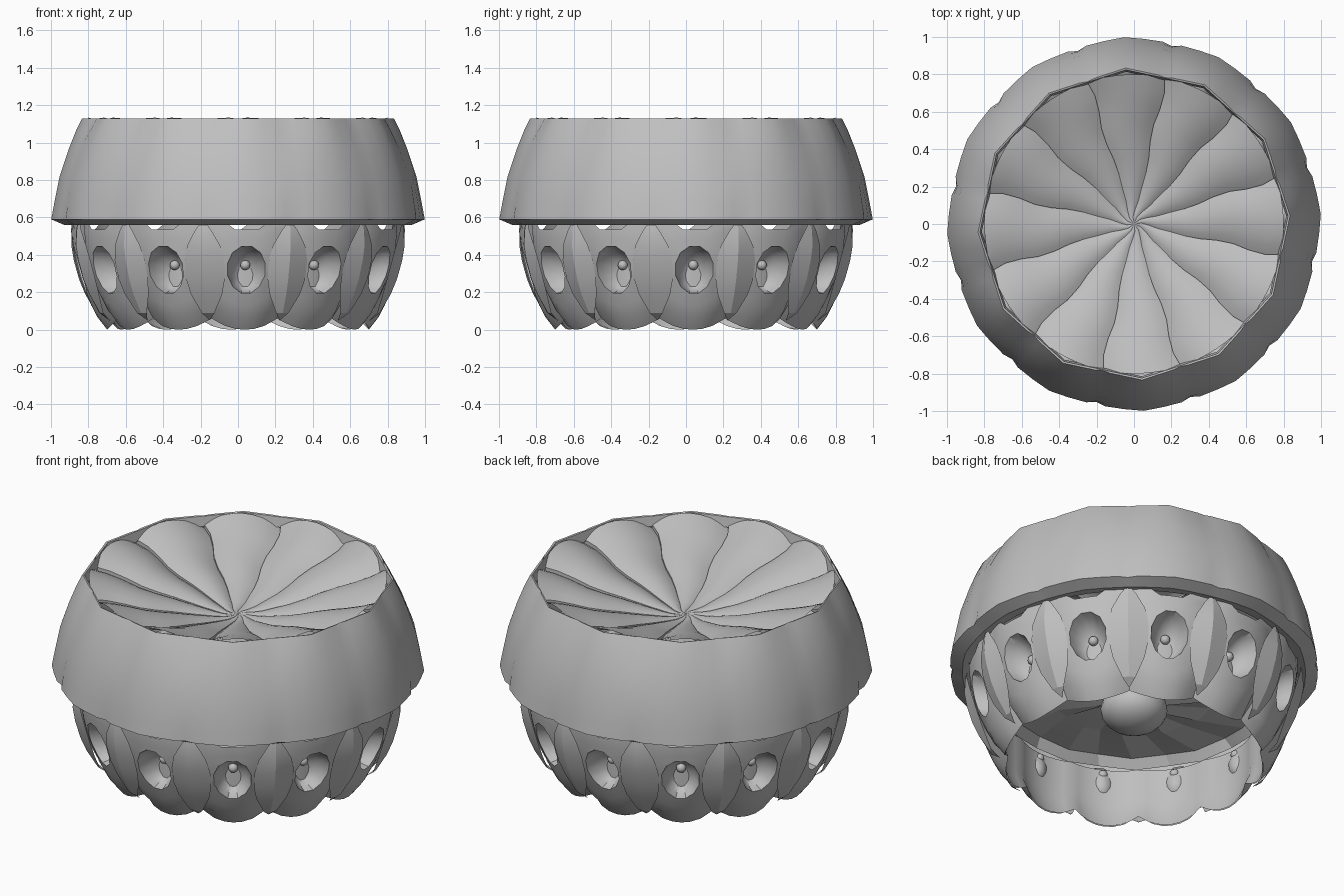
import bpy, bmesh, math
from math import sin, cos, pi, radians

if "Cube" in bpy.data.objects:
    bpy.data.objects.remove(bpy.data.objects["Cube"])

grey = bpy.data.materials.new("plain grey")
grey.diffuse_color = (0.52, 0.52, 0.52, 1)
grey.use_nodes = True
grey.node_tree.nodes["Principled BSDF"].inputs["Base Color"].default_value = grey.diffuse_color
N = 12                      # everything repeats every 30 degrees
SEAM, HOLE = 18, 3          # angles of the first seam and first socket


def pol(r, deg, z):
    a = radians(deg)
    return (r * cos(a), r * sin(a), z)


def interp(pts, x):
    for (x0, y0), (x1, y1) in zip(pts, pts[1:]):
        if x <= x1:
            return y0 + (y1 - y0) * (x - x0) / (x1 - x0)
    return pts[-1][1]


def finish(name, bm, angle=30):
    bmesh.ops.remove_doubles(bm, verts=bm.verts, dist=0.0005)
    bmesh.ops.recalc_face_normals(bm, faces=bm.faces)
    me = bpy.data.meshes.new(name)
    bm.to_mesh(me)
    bm.free()
    me.materials.append(grey)
    ob = bpy.data.objects.new(name, me)
    bpy.context.collection.objects.link(ob)
    bpy.ops.object.select_all(action='DESELECT')
    ob.select_set(True)
    bpy.context.view_layer.objects.active = ob
    bpy.ops.object.shade_smooth_by_angle(angle=radians(angle))
    return ob


def loft(bm, rows, closed=True):
    vs = [[bm.verts.new(p) for p in row] for row in rows]
    n = len(vs[0])
    for a, b in zip(vs, vs[1:]):
        for i in range(n if closed else n - 1):
            j = (i + 1) % n
            bm.faces.new((a[i], a[j], b[j], b[i]))
    return vs


# upper band: panels pinched at the seams; the top rim is a twelve-sided polygon
# columns: radius, height, pinch at the seam, how polygonal the ring is
band = [(0.86, 0.575, 0, 0), (0.93, 0.56, 0.0, 0.3), (1.0, 0.59, 0.014, 0.4),
        (0.985, 0.67, 0.008, 0.3), (0.955, 0.82, 0.003, 0.3), (0.905, 0.97, 0.004, 0.5),
        (0.865, 1.07, 0.01, 0.8), (0.835, 1.13, 0.008, 1), (0.825, 1.127, 0, 1),
        (0.815, 1.07, 0, 1)]
steps = [0, 0.1, 0.3, 0.5, 0.7, 0.9]
bm = bmesh.new()
rows = []
for r, z, pinch, poly in band:
    row = []
    for k in range(N):
        for t in steps:
            d = min(t, 1 - t) * 30
            chord = cos(radians(15)) / cos(radians(d))
            f = 1 - poly * (1 - chord) - (pinch if t == 0 else 0)
            row.append(pol(r * f, SEAM + 30 * (k + t), z))
    rows.append(row)
loft(bm, rows)
finish("upper_band", bm, 28)

# dished top of twelve overlapping, slightly swirled petals
bm = bmesh.new()
prof = [(0, 0.91), (0.1, 0.91), (0.3, 0.955), (0.55, 1.03), (0.82, 1.12)]
radii = [0.005, 0.04, 0.08, 0.13, 0.2, 0.28, 0.36, 0.45, 0.54, 0.63, 0.72, 0.8]
for k in range(N):
    rows = []
    for r in radii:
        swirl = 1.2 * sin(r * 16) + 30 * max(0, 1 - r / 0.1)
        row = []
        for i in range(9):
            t = i / 8
            z = interp(prof, r) + r * (0.08 * sin(pi * t) ** 0.8 + 0.03 * t - 0.07)
            row.append(pol(r, SEAM + 30 * (k + t) + swirl, z))
        row.append(pol(r, SEAM + 30 * (k + 1) + swirl, interp(prof, r) - r * 0.07))
        rows.append(row)
    loft(bm, rows, closed=False)
finish("swirled_petals", bm, 40)

# faceted underside with a hanging knob
bm = bmesh.new()
rows = []
for r, z in [(0.74, 0.37), (0.70, 0.42), (0.45, 0.42), (0.15, 0.38)]:
    rows.append([pol(r * (1 if i % 2 else 0.97), SEAM + 15 * i + 30 * (0.8 - r),
                     z + (0.025 if i % 2 else 0)) for i in range(2 * N)])
loft(bm, rows)
finish("underside", bm, 10)
bm = bmesh.new()
bmesh.ops.create_uvsphere(bm, u_segments=20, v_segments=12, radius=0.18)
bmesh.ops.scale(bm, verts=bm.verts, vec=(1, 1, 0.7))
bmesh.ops.translate(bm, verts=bm.verts, vec=(0, 0, 0.33))
finish("underside_knob", bm)

# lower body: each panel runs from a cupped socket out to its own border
body = [(0, 0.70), (0.07, 0.755), (0.15, 0.795), (0.3, 0.85), (0.42, 0.88),
        (0.52, 0.893), (0.6, 0.893)]
ZC = 0.32


def on_body(deg, u, z, depth=0):
    e = abs(u) / 15
    low = max(0, 1 - z / 0.3)
    r = interp(body, z) * (1 - (0.025 + 0.01 * low) * e ** 3) - depth
    return pol(r, deg + u, z + 0.06 * e * e * low)


bm = bmesh.new()
M = 24
for k in range(N):
    deg = HOLE + 30 * k
    rows = []
    for f in (1, 0.66, 0.33, 0):                    # border to socket rim
        row = []
        for i in range(M):
            c, s = cos(2 * pi * i / M), sin(2 * pi * i / M)
            m = max(abs(c), abs(s))
            w = 1 if i % 2 else 0.96
            u = f * 15 * c / m + (1 - f) * 7.0 * c * w
            top = 0.215 if abs(c / m) < 0.5 else 0.27    # notched upper edge
            z = ZC + f * (top if s > 0 else 0.32) * s / m + (1 - f) * 0.13 * s * w
            row.append(on_body(deg, u, z))
        rows.append(row)
    for f, d in ((0.92, 0.045), (0.75, 0.085), (0.5, 0.115), (0.25, 0.128), (0.02, 0.132)):
        w = (1 - 0.04 * f, 1)                       # rounded cup
        rows.append([on_body(deg, 7.0 * f * cos(2 * pi * i / M) * w[i % 2],
                             ZC + 0.13 * f * sin(2 * pi * i / M) * w[i % 2], d)
                     for i in range(M)])
    vs = loft(bm, rows)
    bm.faces.new(vs[-1])
finish("lower_body", bm, 32)

# smooth lobed lining between the sockets and the open bottom
bm = bmesh.new()
rows = []
for z, r in [(0.005, 0.697), (0.08, 0.725), (0.16, 0.735), (0.25, 0.735), (0.37, 0.735)]:
    rows.append([pol(r * (1 - 0.03 * (abs(i % 8 - 4) / 4) ** 2),
                     SEAM + 30 * i / 8,
                     z + 0.055 * (abs(i % 8 - 4) / 4) ** 2 * max(0, 1 - z / 0.3))
                 for i in range(8 * N)])
loft(bm, rows)
finish("inner_lining", bm, 40)

# small stud at the bottom of every socket
bm = bmesh.new()
for k in range(N):
    new = bmesh.ops.create_icosphere(bm, subdivisions=2, radius=0.027)["verts"]
    bmesh.ops.translate(bm, verts=new, vec=pol(0.745, HOLE + 30 * k, 0.345))
finish("socket_studs", bm)

# ridged pointed plates over the seams between the sockets
bm = bmesh.new()
shape = [(0.05, 0.0), (0.09, 0.035), (0.19, 0.085), (0.27, 0.105), (0.37, 0.108),
         (0.45, 0.09), (0.53, 0.045), (0.59, 0.0)]
for k in range(N):
    deg = SEAM + 30 * k
    rows = []
    for z, w in shape:
        r = interp(body, z) - (0.02 if z < 0.07 else 0)
        u = math.degrees(w / r)
        ridge = 0.03 * min(1, w / 0.1)
        rows.append([pol(r + 0.004, deg - u, z), pol(r + ridge, deg, z),
                     pol(r + 0.004, deg + u, z)])
    loft(bm, rows, closed=False)
    bmesh.ops.remove_doubles(bm, verts=bm.verts, dist=0.0005)
finish("seam_plates", bm, 12)
